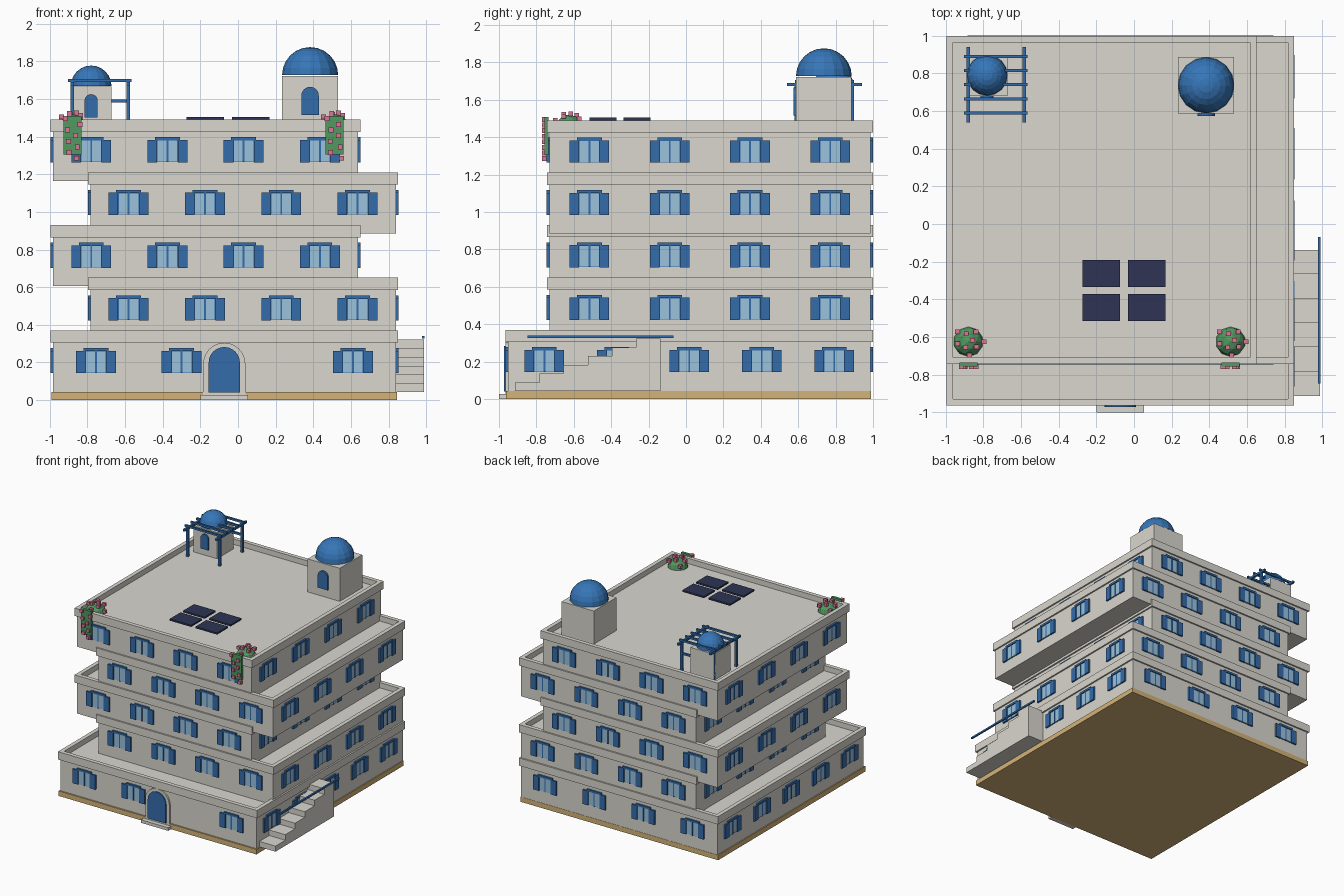
import bpy, bmesh, math, random
from mathutils import Matrix, Vector

if "Cube" in bpy.data.objects:
    bpy.data.objects.remove(bpy.data.objects["Cube"])

random.seed(4)


def material(name, rgb):
    m = bpy.data.materials.new(name)
    lin = [(c / 255 / 12.92) if c < 10.3 else ((c / 255 + 0.055) / 1.055) ** 2.4 for c in rgb]
    m.diffuse_color = (*lin, 1)
    m.use_nodes = True
    m.node_tree.nodes["Principled BSDF"].inputs["Base Color"].default_value = m.diffuse_color
    return m


WALL = material("whitewash", (218, 215, 207))
BLUE = material("shutter blue", (52, 108, 170))
DOME = material("dome blue", (54, 118, 184))
GLASS = material("pale glass", (154, 194, 220))
SAND = material("sand stone", (212, 180, 120))
PANEL = material("solar navy", (46, 52, 84))
GREEN = material("leaf green", (82, 152, 96))
PINK = material("blossom pink", (222, 118, 152))


def finish(name, bm, *mats):
    bmesh.ops.recalc_face_normals(bm, faces=bm.faces)
    me = bpy.data.meshes.new(name)
    bm.to_mesh(me)
    bm.free()
    for m in mats:
        me.materials.append(m)
    ob = bpy.data.objects.new(name, me)
    bpy.context.collection.objects.link(ob)
    return ob


def add_box(bm, x, y, z, frame=Matrix(), mat=0):
    """Box from (low, high) ranges, placed in a local frame."""
    c = Vector(((x[0] + x[1]) / 2, (y[0] + y[1]) / 2, (z[0] + z[1]) / 2))
    s = Matrix.Diagonal((x[1] - x[0], y[1] - y[0], z[1] - z[0], 1))
    r = bmesh.ops.create_cube(bm, size=1, matrix=frame @ Matrix.Translation(c) @ s)
    for f in {f for v in r["verts"] for f in v.link_faces}:
        f.material_index = mat


def box(name, x, y, z, mat):
    bm = bmesh.new()
    add_box(bm, x, y, z)
    return finish(name, bm, mat)


def parapet(name, x, y, z, t, mat):
    """Open rectangular rim with thickness t."""
    bm = bmesh.new()
    loops = []
    for d, h in ((0, z[0]), (0, z[1]), (t, z[1]), (t, z[0])):
        loops.append([bm.verts.new((px, py, h)) for px, py in (
            (x[0] + d, y[0] + d), (x[1] - d, y[0] + d), (x[1] - d, y[1] - d), (x[0] + d, y[1] - d))])
    for i in range(4):
        a, b = loops[i], loops[(i + 1) % 4]
        for j in range(4):
            k = (j + 1) % 4
            bm.faces.new((a[j], a[k], b[k], b[j]))
    return finish(name, bm, mat)


def prism(name, pts, axis, lo, hi, mat):
    """Extrude a 2D profile (horizontal, z) along the x or y axis."""
    bm = bmesh.new()
    vs = [bm.verts.new((p, lo, q) if axis == "y" else (lo, p, q)) for p, q in pts]
    r = bmesh.ops.extrude_face_region(bm, geom=[bm.faces.new(vs)])
    d = Vector((0, hi - lo, 0)) if axis == "y" else Vector((hi - lo, 0, 0))
    bmesh.ops.translate(bm, vec=d, verts=[v for v in r["geom"] if isinstance(v, bmesh.types.BMVert)])
    return finish(name, bm, mat)


def arch(name, cx, y, z0, w, top, mat):
    arc = [(cx + w * math.cos(a), top - w + w * math.sin(a))
           for a in (math.pi * i / 12 for i in range(13))]
    return prism(name, [(cx - w, z0), (cx + w, z0)] + arc, "y", y[0], y[1], mat)


def add_window(bm, frame):
    """Local x runs along the wall, local -y points out, z = 0 is the storey floor."""
    add_box(bm, (-0.066, 0.066), (-0.014, 0.01), (0.215, 0.232), frame)
    add_box(bm, (-0.062, 0.062), (-0.004, 0.01), (0.1, 0.216), frame)
    add_box(bm, (-0.005, 0.005), (-0.01, 0.01), (0.1, 0.216), frame)
    for s in (-1, 1):
        add_box(bm, sorted((s * 0.055, s * 0.106)), (-0.014, 0.01), (0.098, 0.217), frame)
        add_box(bm, sorted((s * 0.005, s * 0.052)), (-0.008, 0.01), (0.103, 0.213), frame, 1)


# Storeys with rims and shuttered windows
box("plinth", (-0.99, 0.845), (-0.963, 0.988), (0, 0.042), SAND)
LEFT, RIGHT, FULL = (-0.982, 0.637), (-0.784, 0.838), (-0.982, 0.838)
for k, xr in enumerate((FULL, RIGHT, LEFT, RIGHT, LEFT)):
    yr = (-0.951 if k == 0 else -0.731, 0.986)
    z = 0.045 + 0.28 * k
    n = f"storey_{k + 1}"
    box(n + "_walls", xr, yr, (z - (0.005 if k == 0 else 0), z + 0.28), WALL)
    parapet(n + "_parapet", (xr[0] - 0.013, xr[1] + 0.013), (yr[0] - 0.013, yr[1] + 0.013),
            (z + 0.26, z + 0.325), 0.034, WALL)
    bm = bmesh.new()
    for i in range(4):
        x = xr[0] + (xr[1] - xr[0]) * (i + 0.5) / 4
        if not (k == 0 and i == 2):
            add_window(bm, Matrix.Translation((x, yr[0], z)))
        add_window(bm, Matrix.Translation((x, yr[1], z)) @ Matrix.Rotation(math.pi, 4, "Z"))
    side = 5 if k == 0 else 4
    for i in range(side):
        y = yr[0] + (yr[1] - yr[0]) * (i + 0.5) / side
        add_window(bm, Matrix.Translation((xr[1], y, z)) @ Matrix.Rotation(math.pi / 2, 4, "Z"))
        add_window(bm, Matrix.Translation((xr[0], y, z)) @ Matrix.Rotation(-math.pi / 2, 4, "Z"))
    finish(n + "_windows", bm, BLUE, GLASS)

# Entrance
arch("door_surround", -0.073, (-0.964, -0.94), 0.025, 0.112, 0.305, WALL)
arch("front_door", -0.073, (-0.973, -0.94), 0.04, 0.083, 0.282, BLUE)
box("door_step", (-0.2, 0.053), (-1.0, -0.94), (0, 0.026), WALL)

# Outside stair: stepped side profile pushed out from the wall
steps = [(-0.137, 0.042), (-0.913, 0.042)]
for i in range(6):
    h = 0.042 + 0.0467 * (i + 1)
    steps += [(-0.913 + 0.1293 * i, h), (-0.913 + 0.1293 * (i + 1), h)]
prism("side_stair", steps, "x", 0.83, 0.987, WALL)
box("stair_rail", (0.978, 0.991), (-0.848, -0.068), (0.326, 0.34), BLUE)


# Roof towers with faceted domes
def tower(name, cx, cy, half, top, r, door_w, door_z):
    box(name + "_walls", (cx - half, cx + half), (cy - half, cy + half), (1.44, top), WALL)
    bm = bmesh.new()
    bmesh.ops.create_uvsphere(bm, u_segments=16, v_segments=12, radius=r)
    bmesh.ops.bisect_plane(bm, geom=bm.verts[:] + bm.edges[:] + bm.faces[:], plane_co=(0, 0, 0),
                           plane_no=(0, 0, -1), clear_outer=True)
    bmesh.ops.contextual_create(bm, geom=[e for e in bm.edges if e.is_boundary])
    bmesh.ops.translate(bm, vec=(cx, cy, top + 0.004), verts=bm.verts)
    finish(name + "_dome", bm, DOME)
    arch(name + "_door", cx, (cy - half - 0.014, cy - half + 0.01), door_z[0], door_w, door_z[1], BLUE)


tower("large_tower", 0.383, 0.737, 0.149, 1.722, 0.149, 0.046, (1.515, 1.664))
tower("small_tower", -0.78, 0.79, 0.109, 1.665, 0.108, 0.035, (1.5, 1.625))

# Pergola around the small tower
bm = bmesh.new()
for x in (-0.88, -0.583):
    for y in (0.59, 0.89):
        add_box(bm, (x - 0.009, x + 0.009), (y - 0.009, y + 0.009), (1.44, 1.69))
    add_box(bm, (x - 0.009, x + 0.009), (0.54, 0.94), (1.672, 1.69))
for i in range(5):
    y = 0.59 + 0.075 * i
    add_box(bm, (-0.902, -0.565), (y - 0.008, y + 0.008), (1.69, 1.706))
add_box(bm, (-0.89, -0.573), (0.882, 0.898), (1.582, 1.598))
finish("pergola", bm, BLUE)

# Solar panels
bm = bmesh.new()
for x in (-0.174, 0.067):
    for y in (-0.263, -0.443):
        add_box(bm, (x - 0.1, x + 0.1), (y - 0.072, y + 0.072), (1.49, 1.504))
finish("solar_panels", bm, PANEL)

# Flowering bushes with vines hanging over the front rim
for side, cx in (("left", -0.88), ("right", 0.513)):
    c = Vector((cx, -0.625, 1.44))
    bm = bmesh.new()
    bmesh.ops.create_icosphere(bm, subdivisions=2, radius=0.08, matrix=Matrix.Translation(c))
    finish(side + "_bush", bm, GREEN)
    box(side + "_vine", (cx - 0.048, cx + 0.048), (-0.757, -0.735), (1.305, 1.508), GREEN)
    bm = bmesh.new()
    spots = []
    for i in range(9):
        a, e = i * 2.4, 0.35 + 0.12 * i
        spots.append(c + 0.088 * Vector((math.cos(a) * math.cos(e), math.sin(a) * math.cos(e), math.sin(e))))
    for i in range(8):
        spots.append(Vector((cx + (-1) ** i * random.uniform(0.015, 0.043), -0.758, 1.285 + 0.03 * i)))
    for p in spots:
        add_box(bm, (-0.013, 0.013), (-0.012, 0.012), (-0.013, 0.013), Matrix.Translation(p))
    finish(side + "_blossoms", bm, PINK)
